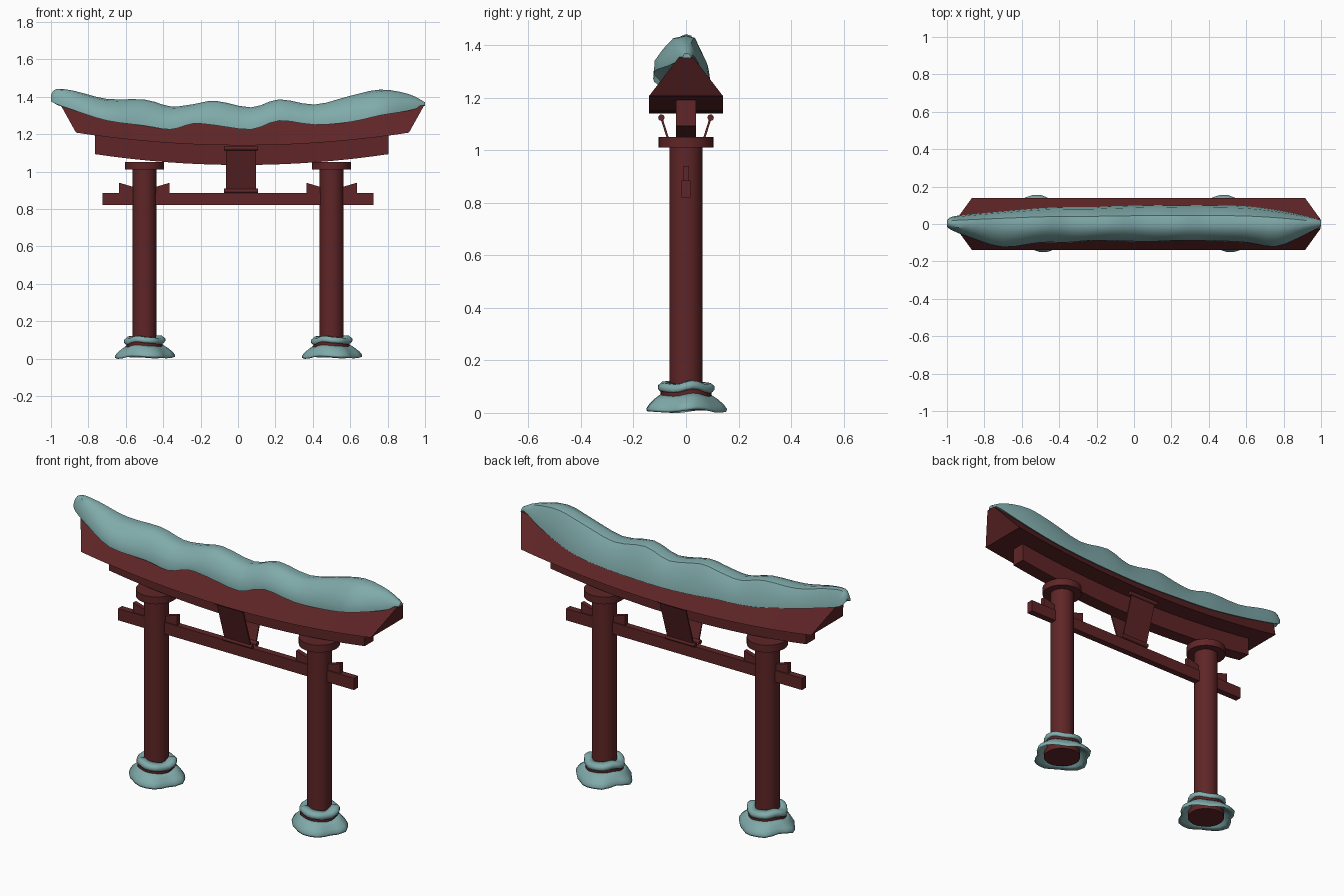
import bpy, bmesh, math
from mathutils import Vector

if "Cube" in bpy.data.objects:
    bpy.data.objects.remove(bpy.data.objects["Cube"])


def material(name, rgb):
    m = bpy.data.materials.new(name)
    m.diffuse_color = (*rgb, 1)
    m.use_nodes = True
    m.node_tree.nodes["Principled BSDF"].inputs["Base Color"].default_value = m.diffuse_color
    return m


RED = material("dark red wood", (0.115, 0.0185, 0.020))
SNOW = material("pale teal snow", (0.216, 0.402, 0.402))


def loft(name, rings, mat, smooth=None, caps=True):
    """Skin closed rings of points into one solid."""
    bm = bmesh.new()
    rows = [[bm.verts.new(p) for p in r] for r in rings]
    n = len(rows[0])
    for a, b in zip(rows, rows[1:]):
        for i in range(n):
            j = (i + 1) % n
            bm.faces.new((a[i], a[j], b[j], b[i]))
    if caps:
        bm.faces.new(rows[0])
        bm.faces.new(rows[-1])
    bmesh.ops.recalc_face_normals(bm, faces=bm.faces)
    me = bpy.data.meshes.new(name)
    bm.to_mesh(me)
    bm.free()
    ob = bpy.data.objects.new(name, me)
    bpy.context.collection.objects.link(ob)
    me.materials.append(mat)
    if smooth:
        bpy.ops.object.select_all(action='DESELECT')
        bpy.context.view_layer.objects.active = ob
        ob.select_set(True)
        bpy.ops.object.shade_smooth_by_angle(angle=math.radians(smooth))
    return ob


def circle(x, z, r, n=32):
    return [(x + r * math.cos(2 * math.pi * i / n),
             r * math.sin(2 * math.pi * i / n), z) for i in range(n)]


def column(name, x, z0, z1, r):
    loft(name, [circle(x, z0, r), circle(x, z1, r)], RED, 40)


def block(name, x0, x1, y, z0, z1, z0b=None, z1b=None):
    """Beam along x, centred in y, optionally with different end heights."""
    z0b = z0 if z0b is None else z0b
    z1b = z1 if z1b is None else z1b
    loft(name, [[(x, -y, a), (x, y, a), (x, y, b), (x, -y, b)]
                for x, a, b in ((x0, z0, z1), (x1, z0b, z1b))], RED)


# Curved lintels
ts = [i / 10 - 1 for i in range(21)]
loft("lower_lintel", [[(0.02 + 0.785 * t, y, z + 0.058 * t * t)
                       for y, z in ((-.038, 1.035), (.038, 1.035), (.038, 1.145), (-.038, 1.145))]
                      for t in ts], RED, 30)
loft("roof_beam", [[(0.024 + w * t, y, z + 0.068 * t * t)
                    for w, y, z in ((.89, -.14, 1.14), (.89, .14, 1.14),
                                    (.972, .027, 1.287), (.972, -.027, 1.287))]
                   for t in ts], RED, 30)

# Tie beam
block("tie_beam", -0.725, 0.725, 0.018, 0.82, 0.885)

# Snow rim radii around each pillar foot
RIM = [.163, .142, .135, .155, .163, .135, .158, .137, .135, .150, .155, .133]


def snow_ring(x, profile, wave):
    n = len(RIM) * 2
    rings = []
    for grow, r, z in profile:
        ring = []
        for i in range(n):
            a = 2 * math.pi * i / n
            rim = (RIM[i // 2] + RIM[((i + 1) // 2) % len(RIM)]) / 2
            rad = r + grow * (rim - 0.148)
            zz = z + wave * math.sin(3 * a + 0.7) + 0.5 * wave * math.sin(5 * a)
            ring.append((x + rad * math.cos(a), rad * math.sin(a), zz))
        rings.append(ring)
    return rings + [rings[0]]


def snow_collar(name, x, profile, wave):
    rings = snow_ring(x, profile, wave)
    ob = loft(name, rings, SNOW, None, caps=False)
    # weld the closing ring and smooth
    bm = bmesh.new()
    bm.from_mesh(ob.data)
    bmesh.ops.remove_doubles(bm, verts=bm.verts, dist=1e-5)
    bmesh.ops.recalc_face_normals(bm, faces=bm.faces)
    for f in bm.faces:
        f.smooth = True
    bm.to_mesh(ob.data)
    bm.free()


for side, s in (("left", -1), ("right", 1)):
    x = 0.5 * s
    # Pillar, cap and foot
    column(side + "_pillar", x, 0.01, 1.02, 0.063)
    column(side + "_pillar_cap", x, 1.01, 1.05, 0.104)
    column(side + "_pillar_foot", x, 0.01, 0.095, 0.097)
    # Wedges on both sides of the pillar
    for tag, d in (("inner", -1), ("outer", 1)):
        block(f"{side}_{tag}_wedge", x + d * 0.135, x + d * 0.05, 0.012,
              0.88, 0.94, 0.88, 0.915)
    # Snow skirt on the ground and snow collar on the foot
    snow_collar(side + "_snow_skirt", x,
                [(1, .147, .006), (1, .149, .016), (.9, .137, .034), (.5, .117, .054),
                 (.1, .099, .068), (0, .085, .066), (0, .09, .045), (.7, .125, .018)], 0.005)
    snow_collar(side + "_snow_collar", x,
                [(.3, .100, .082), (.4, .106, .090), (.4, .105, .104), (.2, .094, .114),
                 (0, .060, .116), (0, .055, .095)], 0.006)

# Tilted plaques on front and back, each held by two round bars
for side, s in (("front", -1), ("back", 1)):
    top, bottom = Vector((0.016, s * 0.094, 1.125)), Vector((0.016, s * 0.022, 0.897))
    nrm = Vector((0, (top - bottom).z, -(top - bottom).y)).normalized() * 0.004
    loft(side + "_plaque", [[p + nrm + Vector((-.08, 0, 0)), p + nrm + Vector((.08, 0, 0)),
                             p - nrm + Vector((.08, 0, 0)), p - nrm + Vector((-.08, 0, 0))]
                            for p in (bottom, top)], RED)
    for tag, p in (("top", top), ("bottom", bottom)):
        loft(f"{side}_plaque_{tag}_bar",
             [[(p.x + dx, p.y + 0.012 * math.cos(a * math.pi / 6),
                p.z + 0.012 * math.sin(a * math.pi / 6)) for a in range(12)]
              for dx in (-0.09, 0.09)], RED, 40)

# Roof snow stations: x, top z, front edge z, front y, back y
STATIONS = [
    (-1, 1.41, 1.375, -.015, .02), (-.97, 1.442, 1.36, -.035, .04),
    (-.87, 1.43, 1.325, -.075, .052), (-.70, 1.388, 1.272, -.125, .068),
    (-.5, 1.385, 1.245, -.10, .085), (-.36, 1.348, 1.225, -.10, .09),
    (-.24, 1.36, 1.256, -.09, .09), (-.12, 1.378, 1.247, -.09, .095),
    (.07, 1.343, 1.225, -.095, .10), (.22, 1.386, 1.272, -.09, .10),
    (.41, 1.358, 1.25, -.09, .10), (.6, 1.405, 1.265, -.10, .095),
    (.76, 1.438, 1.30, -.122, .075), (.91, 1.415, 1.325, -.06, .045),
    (1, 1.37, 1.353, -.012, .02)]


def snow_section(x, zt, zb, yf, yb):
    t = (x - 0.024) / 0.93
    zk = min(1.14 + 0.066 * t * t + 0.147 * (0.14 - yb) / 0.113 + 0.012, zt - 0.02)
    h, k = zt - zb, zt - zk
    return [(x, y, z) for y, z in (
        (yf, zb), (yf * .98, zb + .3 * h), (yf * .72, zb + .62 * h), (yf * .4, zb + .92 * h),
        (0, zt), (yb * .45, zt - .06 * k), (yb * .88, zk + .5 * k), (yb, zk),
        (yb * .6, zk + .1 * k), (yf * .6, zb + .1 * h))]


def between(a, b, c, d, u):
    """Smooth curve value from b to c."""
    return tuple(0.5 * (2 * q + (r - p) * u + (2 * p - 5 * q + 4 * r - w) * u * u
                        + (3 * q - p - 3 * r + w) * u ** 3)
                 for p, q, r, w in zip(a, b, c, d))


sections = []
last = len(STATIONS) - 1
for i in range(last):
    quad = [STATIONS[min(max(i + k, 0), last)] for k in (-1, 0, 1, 2)]
    for u in (0, 1 / 3, 2 / 3):
        sections.append(snow_section(*between(*quad, u)))
sections.append(snow_section(*STATIONS[-1]))
loft("roof_snow", sections, SNOW, 40)
